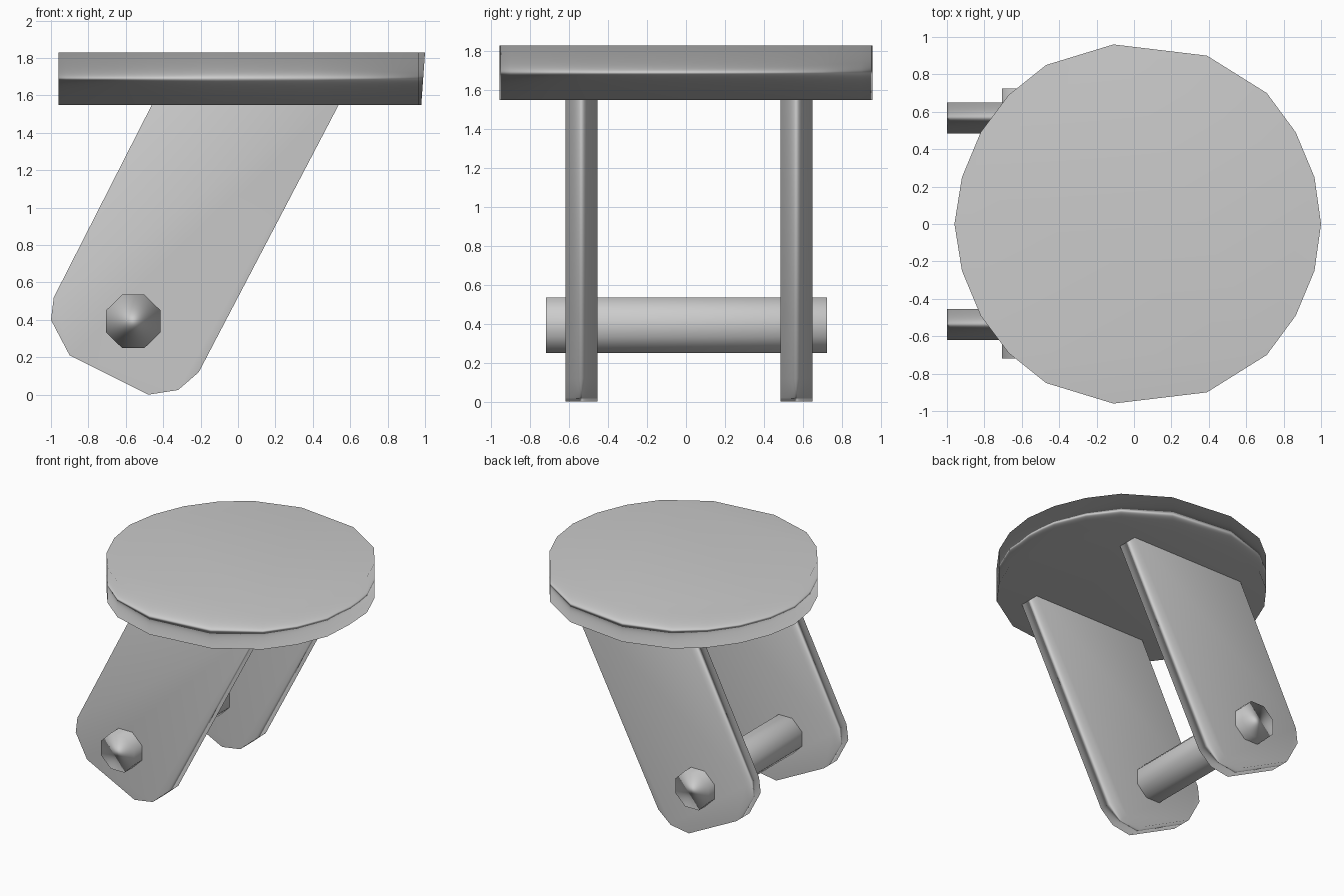
import bpy, bmesh, math

if "Cube" in bpy.data.objects:
    bpy.data.objects.remove(bpy.data.objects["Cube"])


def make_prism(name, outline, start, end, place):
    """Extrude a 2D outline from start to end; place maps (u, v, depth) to xyz."""
    bm = bmesh.new()
    a = [bm.verts.new(place(u, v, start)) for u, v in outline]
    b = [bm.verts.new(place(u, v, end)) for u, v in outline]
    bm.faces.new(a)
    bm.faces.new(b)
    n = len(outline)
    for i in range(n):
        j = (i + 1) % n
        bm.faces.new((a[i], a[j], b[j], b[i]))
    bmesh.ops.recalc_face_normals(bm, faces=bm.faces)
    mesh = bpy.data.meshes.new(name)
    bm.to_mesh(mesh)
    bm.free()
    # Soft corners with flat-looking large faces
    mesh.shade_smooth()
    obj = bpy.data.objects.new(name, mesh)
    bpy.context.collection.objects.link(obj)
    mod = obj.modifiers.new("soft_edges", "WEIGHTED_NORMAL")
    mod.mode = "FACE_AREA"
    return obj


def along_y(u, v, d):
    return (u, d, v)


def along_z(u, v, d):
    return (u, v, d)


# Round top plate: half outline mirrored across y = 0
half = [(-0.92, 0.25), (-0.82, 0.49), (-0.67, 0.69), (-0.47, 0.85), (-0.11, 0.96),
        (0.39, 0.90), (0.71, 0.70), (0.865, 0.49), (0.965, 0.25)]
disc = [(-0.96, 0)] + half + [(1.0, 0)] + [(x, -y) for x, y in reversed(half)]
plate = make_prism("top_plate", disc, 1.55, 1.83, along_z)
# Slight taper at the right end of the lower rim
for v in plate.data.vertices:
    if v.co.x > 0.99 and v.co.z < 1.6:
        v.co.x = 0.98

# Two slanted legs with rounded feet, tops set into the plate
leg = [(-0.43, 1.61), (0.57, 1.61), (-0.21, 0.12), (-0.32, 0.025),
       (-0.48, 0.0), (-0.90, 0.21), (-1.0, 0.40), (-0.985, 0.52)]
make_prism("front_leg", leg, -0.62, -0.455, along_y)
make_prism("back_leg", leg, 0.485, 0.65, along_y)

# Octagonal axle through both feet
octagon = [(-0.56 + 0.157 * math.cos(math.radians(22.5 + 45 * i)),
            0.392 + 0.154 * math.sin(math.radians(22.5 + 45 * i))) for i in range(8)]
make_prism("axle", octagon, -0.72, 0.725, along_y)
